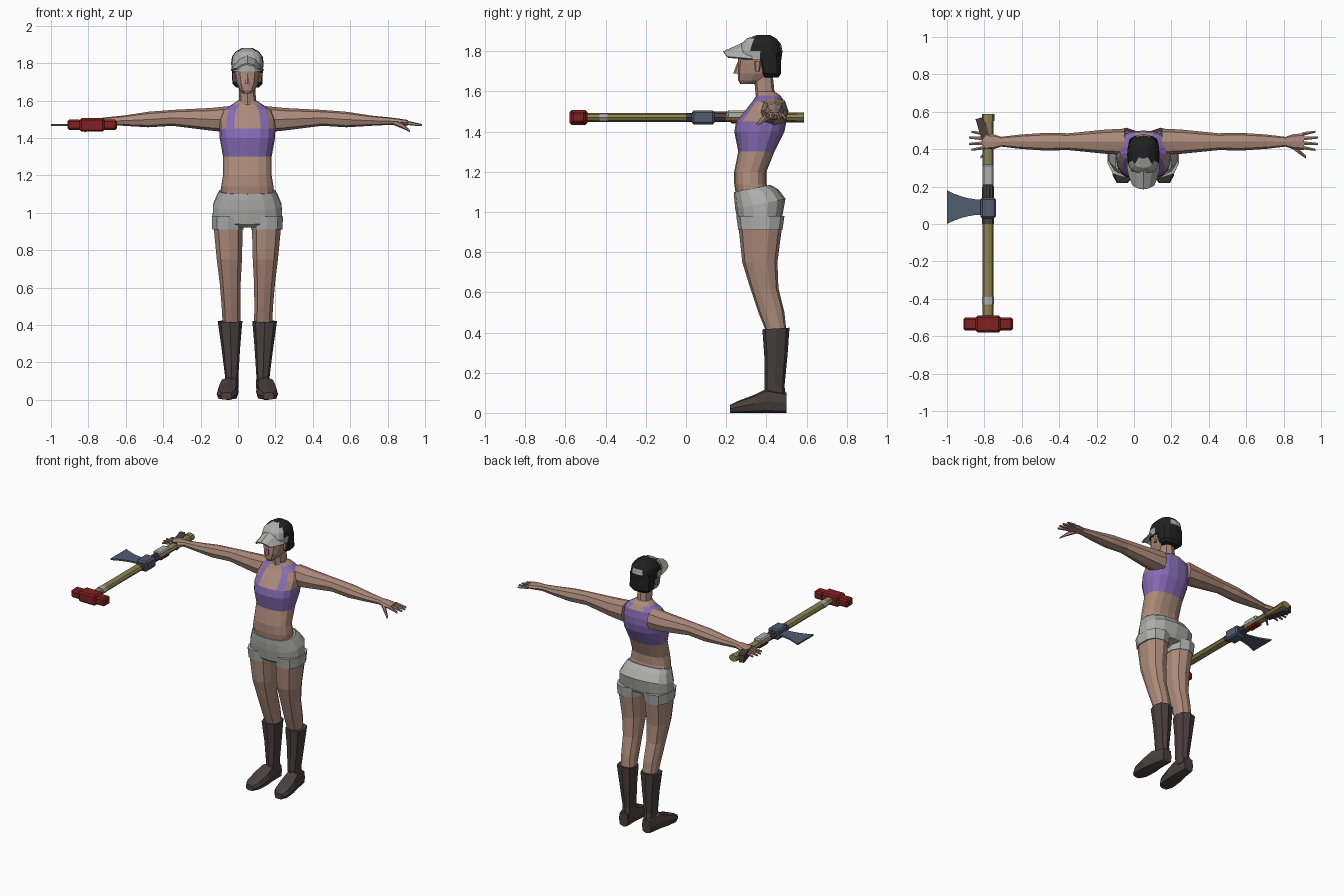
import bpy, bmesh, math

if "Cube" in bpy.data.objects:
    bpy.data.objects.remove(bpy.data.objects["Cube"])

# Shared axes: body centre line, and the line of the long tool
body_x = 0.05
tool_x, tool_z = -0.78, 1.47


def material(name, red_part, green_part, blue_part):
    mat = bpy.data.materials.new(name)
    mat.use_nodes = True
    colour = (red_part, green_part, blue_part, 1)
    mat.diffuse_color = colour
    mat.node_tree.nodes["Principled BSDF"].inputs["Base Color"].default_value = colour
    return mat


skin = material("skin", 0.42, 0.26, 0.2)
purple = material("purple cloth", 0.24, 0.15, 0.47)
grey = material("light grey", 0.42, 0.42, 0.41)
leather = material("dark leather", 0.07, 0.05, 0.05)
black = material("black", 0.015, 0.015, 0.015)
red = material("red paint", 0.22, 0.015, 0.015)
olive = material("olive wood", 0.26, 0.23, 0.08)
steel = material("blue steel", 0.08, 0.11, 0.16)


def finish(name, bm, mats, rule=None):
    """Turn a bmesh into an object, colouring faces by an optional rule."""
    bmesh.ops.recalc_face_normals(bm, faces=bm.faces)
    if rule:
        for face in bm.faces:
            face.material_index = rule(face.calc_center_median())
    mesh = bpy.data.meshes.new(name)
    bm.to_mesh(mesh)
    bm.free()
    obj = bpy.data.objects.new(name, mesh)
    bpy.context.collection.objects.link(obj)
    for mat in mats:
        mesh.materials.append(mat)
    return obj


def rounded(value, power):
    return math.copysign(abs(value) ** power, value)


def loft(name, axis, rings, mats, rule=None, sides=8, side=1, power=0.8, tilt=0, mid=0, lean=0, origin=body_x):
    """Skin through rings (position, half width, low, high) stacked along an axis."""
    bm = bmesh.new()
    loops = []
    for along, half, low, high in rings:
        loop = []
        for step in range(sides):
            angle = math.tau * step / sides
            across = mid + lean * along + half * rounded(math.sin(angle), power)
            offset = (low - high) / 2 * rounded(math.cos(angle), power)
            depth = (low + high) / 2 + offset
            if axis == "x":
                x, y, z = along, across, depth
            elif axis == "y":
                x, y, z = across, along, depth
            else:
                x, y, z = across, depth, along + tilt * offset
            loop.append(bm.verts.new((origin + side * x, y, z)))
        loops.append(loop)
    for lower, upper in zip(loops, loops[1:]):
        for step in range(sides):
            after = (step + 1) % sides
            bm.faces.new((lower[step], lower[after], upper[after], upper[step]))
    bm.faces.new(loops[0])
    bm.faces.new(loops[-1])
    return finish(name, bm, mats, rule)


def box(name, centre, size, mat, bevel=0.008):
    """Chamfered block placed relative to the tool line."""
    bm = bmesh.new()
    bmesh.ops.create_cube(bm, size=1)
    bmesh.ops.scale(bm, vec=size, verts=bm.verts)
    x, y, z = centre
    bmesh.ops.translate(bm, vec=(tool_x + x, y, tool_z + z), verts=bm.verts)
    bmesh.ops.bevel(bm, geom=bm.edges[:], offset=bevel, segments=1, affect="EDGES")
    return finish(name, bm, [mat])


def plate(name, outline, thickness, mat):
    """Flat outline in plan, centred on the height of the tool."""
    bm = bmesh.new()
    face = bm.faces.new([bm.verts.new((x, y, tool_z - thickness / 2)) for x, y in outline])
    extruded = bmesh.ops.extrude_face_region(bm, geom=[face])["geom"]
    raised = [item for item in extruded if isinstance(item, bmesh.types.BMVert)]
    bmesh.ops.translate(bm, vec=(0, 0, thickness), verts=raised)
    return finish(name, bm, [mat])


# Torso with a cropped top: hem, armholes, neckline and a low back
def top_rule(centre):
    across = abs(centre.x - body_x)
    armhole = across > 0.11 and centre.z > 1.44
    neckline = 1.45 if centre.y < 0.4 else 1.54
    scooped = across < 0.05 and centre.z > neckline
    covered = 1.3 < centre.z < 1.575
    return int(covered and not armhole and not scooped)


torso_rings = [
    (1.07, 0.145, 0.25, 0.44), (1.14, 0.14, 0.24, 0.4), (1.2, 0.13, 0.24, 0.4),
    (1.3, 0.13, 0.26, 0.44), (1.4, 0.148, 0.24, 0.49), (1.45, 0.15, 0.25, 0.5),
    (1.5, 0.148, 0.29, 0.5), (1.55, 0.13, 0.33, 0.49), (1.58, 0.08, 0.35, 0.47), (1.6, 0.05, 0.35, 0.44)]
loft("torso", "z", torso_rings, [skin, purple], top_rule, sides=16)

# Shorts
shorts_rings = [
    (0.94, 0.12, 0.28, 0.47), (0.96, 0.19, 0.26, 0.48), (1.04, 0.187, 0.245, 0.495),
    (1.09, 0.166, 0.24, 0.46), (1.117, 0.152, 0.24, 0.42)]
loft("shorts", "z", shorts_rings, [grey], sides=14, tilt=0.2)

for side, word in ((1, "left"), (-1, "right")):
    # Legs and boots
    loft(word + "_shorts_leg", "z", [(0.91, 0.087, 0.26, 0.48), (0.98, 0.09, 0.25, 0.49)],
         [grey], sides=10, side=side, mid=0.104)
    leg_rings = [
        (0.4, 0.05, 0.4, 0.5), (0.5, 0.052, 0.36, 0.49), (0.62, 0.058, 0.32, 0.46),
        (0.75, 0.07, 0.28, 0.455), (0.94, 0.082, 0.26, 0.48)]
    loft(word + "_leg", "z", leg_rings, [skin], sides=10, side=side, mid=0.07, lean=0.035)
    shaft_rings = [(0.06, 0.035, 0.4, 0.5), (0.13, 0.036, 0.39, 0.49), (0.28, 0.05, 0.39, 0.505), (0.42, 0.066, 0.38, 0.515)]
    loft(word + "_boot_shaft", "z", shaft_rings, [leather], side=side, tilt=0.06, mid=0.08, lean=0.03)
    foot_rings = [
        (0.22, 0.03, 0, 0.04), (0.26, 0.055, 0, 0.06), (0.34, 0.057, 0, 0.09),
        (0.4, 0.047, 0, 0.12), (0.5, 0.035, 0, 0.1)]
    loft(word + "_boot_foot", "y", foot_rings, [leather], side=side, power=0.6, mid=0.13, lean=-0.08)

    # Arm and palm
    arm_rings = [
        (0.1, 0.07, 1.43, 1.57), (0.2, 0.065, 1.44, 1.56), (0.4, 0.045, 1.465, 1.55),
        (0.53, 0.047, 1.457, 1.54), (0.66, 0.038, 1.465, 1.52), (0.76, 0.026, 1.47, 1.51),
        (0.8, 0.04, 1.47, 1.505), (0.86, 0.045, 1.467, 1.496)]
    loft(word + "_arm", "x", arm_rings, [skin], side=side, mid=0.44)

    # Fingers fan out from the knuckles, the middle ones longest
    knuckle = 0.85
    for finger in range(4):
        fan = 0.12 * (finger - 1.5)
        base = 0.445 + fan / 5
        tip = 0.94 - abs(fan) / 9
        loft(f"{word}_finger_{finger + 1}", "x", [(knuckle, 0.011, 1.47, 1.493), (tip, 0.006, 1.463, 1.475)],
             [skin], sides=6, side=side, mid=base - fan * knuckle, lean=fan)
    loft(word + "_thumb", "x", [(0.78, 0.017, 1.47, 1.5), (0.83, 0.015, 1.45, 1.48), (0.87, 0.008, 1.43, 1.44)],
         [skin], sides=6, side=side, mid=1.07, lean=-0.82)

    # Ears
    loft(word + "_ear", "z", [(1.7, 0.008, 0.345, 0.365), (1.75, 0.011, 0.34, 0.375)],
         [skin], sides=6, side=side, mid=0.068)

# Neck, head and nose
loft("neck", "z", [(1.55, 0.06, 0.35, 0.47), (1.6, 0.046, 0.345, 0.44), (1.7, 0.042, 0.335, 0.43)], [skin])
head_rings = [
    (1.637, 0.02, 0.27, 0.34), (1.655, 0.04, 0.26, 0.39), (1.69, 0.058, 0.257, 0.43),
    (1.74, 0.068, 0.26, 0.455), (1.8, 0.073, 0.26, 0.465)]
loft("head", "z", head_rings, [skin], sides=12)
loft("nose", "z", [(1.69, 0.013, 0.235, 0.28), (1.745, 0.006, 0.256, 0.28)], [skin], sides=6)

# Hair below the cap
loft("hair", "z", [(1.67, 0.06, 0.385, 0.46), (1.69, 0.08, 0.375, 0.474), (1.79, 0.084, 0.34, 0.474)],
     [black], sides=12, power=0.7)


# Cap with light front panels and a light strap patch behind
def cap_rule(centre):
    strap = centre.y > 0.44 and 1.79 < centre.z < 1.83 and abs(centre.x - body_x) < 0.04
    return int(centre.y > 0.345 and not strap)


cap_rings = [
    (1.755, 0.083, 0.26, 0.474), (1.8, 0.087, 0.26, 0.48), (1.835, 0.082, 0.275, 0.473),
    (1.862, 0.062, 0.3, 0.45), (1.88, 0.03, 0.35, 0.42)]
loft("cap", "z", cap_rings, [grey, black], cap_rule, sides=16)

# Arched visor
bm = bmesh.new()
bmesh.ops.create_grid(bm, x_segments=4, y_segments=3, size=1)
for vert in bm.verts:
    u, reach = vert.co.x, (1 - vert.co.y) / 2
    half_width = 0.085 - 0.03 * reach ** 2
    drop = 0.09 - 0.065 * reach
    vert.co = (body_x + half_width * u, 0.31 - 0.123 * reach + 0.02 * u * u, 1.85 - 0.055 * reach - drop * u * u)
visor = finish("cap_visor", bm, [grey])
thick = visor.modifiers.new("thickness", "SOLIDIFY")
thick.thickness = 0.01
thick.offset = 0


# Tool shaft with its band, wrap and butt
def rod(name, start, end, radius, mat):
    height = 0.72 * radius
    rings = [(y, radius, tool_z - height, tool_z + height) for y in (start, end)]
    return loft(name, "y", rings, [mat], power=1, origin=tool_x)


rod("tool_shaft", -0.5, 0.57, 0.03, olive)
rod("shaft_band", -0.43, -0.39, 0.032, grey)
rod("shaft_wrap", 0, 0.2, 0.032, leather)
rod("shaft_butt", 0.55, 0.587, 0.033, olive)

# Grip pieces held by the right hand
plate("rear_grip", [(-0.8, 0.4), (-0.76, 0.4), (-0.79, 0.54), (-0.815, 0.57), (-0.847, 0.56)], 0.05, leather)
box("grip_receiver", (0, 0.26, 0.014), (0.06, 0.115, 0.04), grey)
box("grip_underside", (0, 0.27, -0.018), (0.05, 0.1, 0.026), red)
box("grip_barrel", (0, 0.17, 0.017), (0.03, 0.1, 0.024), leather)

# Hammer head
box("hammer_core", (0, -0.535, 0), (0.133, 0.09, 0.073), red, 0.01)
for direction, word in ((-1, "outer"), (1, "inner")):
    box(f"hammer_{word}_face", (0.095 * direction, -0.535, 0), (0.075, 0.07, 0.055), red, 0.01)

# Axe collar and flared blade
box("axe_collar", (0, 0.086, 0), (0.082, 0.112, 0.072), steel, 0.01)
stations = [(step / 5, 0.04 + 0.05 * (step / 5) ** 2) for step in range(6)]
lower_edge = [(-0.81 - 0.19 * t, 0.09 - flare) for t, flare in stations]
upper_edge = [(-0.81 - 0.19 * t, 0.09 + flare) for t, flare in reversed(stations)]
plate("axe_blade", lower_edge + upper_edge, 0.01, steel)
